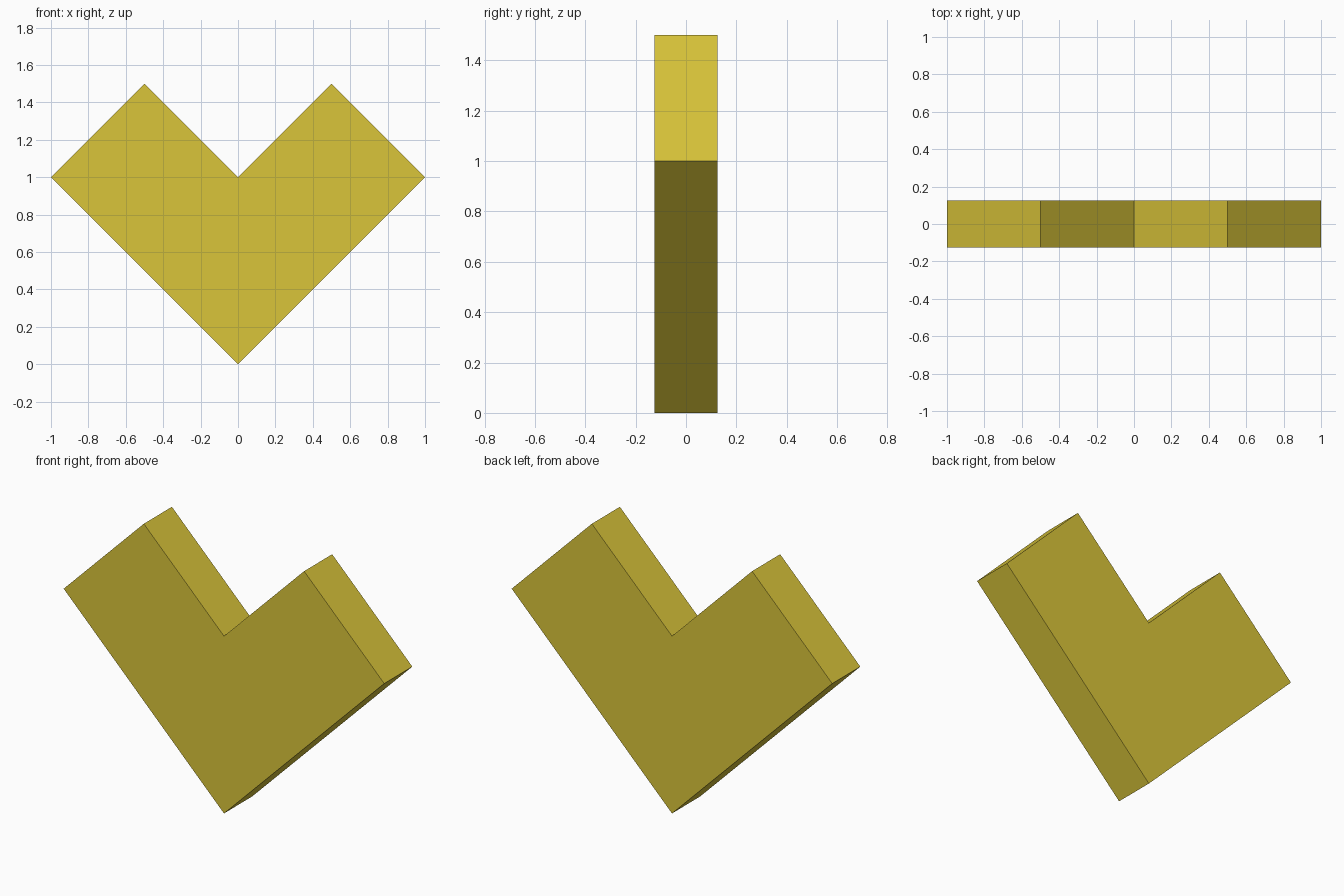
import bpy
import bmesh

if "Cube" in bpy.data.objects:
    bpy.data.objects.remove(bpy.data.objects["Cube"])

# Mustard yellow material
yellow = bpy.data.materials.new("mustard yellow")
yellow.diffuse_color = (0.70, 0.56, 0.042, 1.0)
yellow.use_nodes = True
yellow.node_tree.nodes["Principled BSDF"].inputs["Base Color"].default_value = yellow.diffuse_color

DEPTH = 0.25

# Angular heart outline in the x-z plane: right half, then mirrored left half
right = [(0, 0), (1, 1), (0.5, 1.5), (0, 1)]
outline = right + [(-x, z) for x, z in reversed(right[1:3])]

# Extrude the outline from front to back
bm = bmesh.new()
front = bm.faces.new([bm.verts.new((x, -DEPTH / 2, z)) for x, z in outline])
result = bmesh.ops.extrude_face_region(bm, geom=[front], use_keep_orig=True)
moved = [v for v in result["geom"] if isinstance(v, bmesh.types.BMVert)]
bmesh.ops.translate(bm, verts=moved, vec=(0, DEPTH, 0))
bmesh.ops.recalc_face_normals(bm, faces=bm.faces)

mesh = bpy.data.meshes.new("angular_heart")
bm.to_mesh(mesh)
bm.free()
mesh.materials.append(yellow)
heart = bpy.data.objects.new("angular_heart", mesh)
bpy.context.collection.objects.link(heart)
